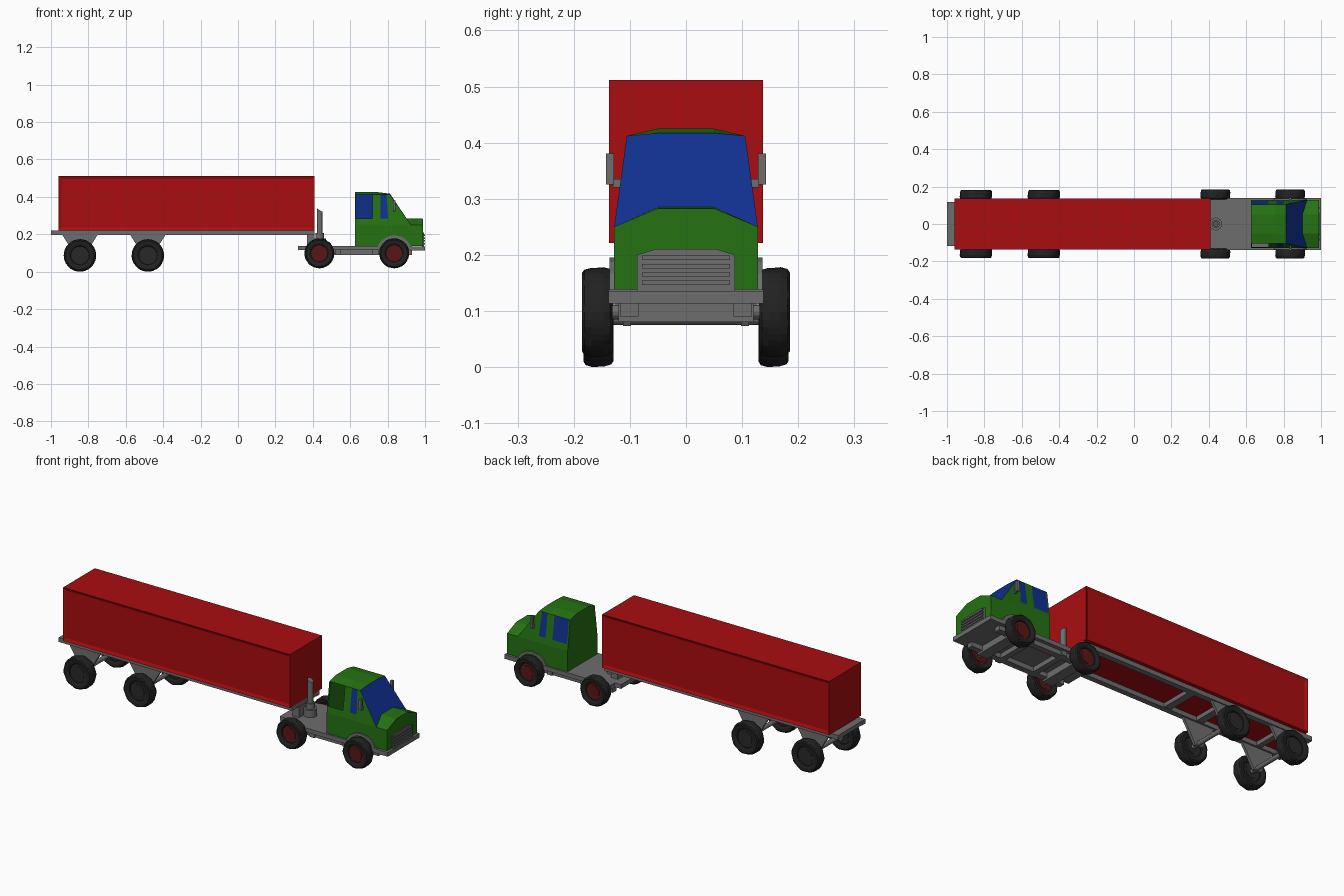
import bpy, bmesh, math

if "Cube" in bpy.data.objects:
    bpy.data.objects.remove(bpy.data.objects["Cube"])


def material(name, r, g, b):
    m = bpy.data.materials.new(name)
    m.diffuse_color = (r, g, b, 1)
    m.use_nodes = True
    m.node_tree.nodes["Principled BSDF"].inputs["Base Color"].default_value = m.diffuse_color
    return m


RED = material("container red", 0.40, 0.004, 0.005)
GREEN = material("cab green", 0.018, 0.17, 0.006)
BLUE = material("window blue", 0.005, 0.03, 0.28)
GREY = material("chassis grey", 0.155, 0.155, 0.155)
TIRE = material("tire black", 0.016, 0.016, 0.016)
HUB = material("hub dark grey", 0.022, 0.022, 0.022)
RIM = material("rim dark red", 0.10, 0.008, 0.008)


def mesh(name, verts, faces, mats, slots=None, fix=True):
    me = bpy.data.meshes.new(name)
    me.from_pydata(verts, [], faces)
    for m in mats:
        me.materials.append(m)
    for i, s in enumerate(slots or []):
        me.polygons[i].material_index = s
    if fix:
        bm = bmesh.new()
        bm.from_mesh(me)
        bmesh.ops.remove_doubles(bm, verts=bm.verts, dist=1e-5)
        bmesh.ops.recalc_face_normals(bm, faces=bm.faces)
        bm.to_mesh(me)
        bm.free()
    ob = bpy.data.objects.new(name, me)
    bpy.context.collection.objects.link(ob)
    return ob


def box(name, x, y, z, mat):
    v = [(a, b, c) for a in x for b in y for c in z]
    f = [(0, 1, 3, 2), (4, 6, 7, 5), (0, 4, 5, 1), (2, 3, 7, 6), (0, 2, 6, 4), (1, 5, 7, 3)]
    return mesh(name, v, f, [mat])


def prism(name, pts, y0, y1, mat):
    """Extrude an (x, z) outline along y."""
    n = len(pts)
    v = [(x, y0, z) for x, z in pts] + [(x, y1, z) for x, z in pts]
    f = [tuple(range(n)), tuple(range(n, 2 * n))]
    f += [(i, (i + 1) % n, (i + 1) % n + n, i + n) for i in range(n)]
    return mesh(name, v, f, [mat])


def cylinder(name, r, depth, loc, mat, axis="z", n=24):
    rot = (math.pi / 2, 0, 0) if axis == "y" else (0, 0, 0)
    bpy.ops.mesh.primitive_cylinder_add(vertices=n, radius=r, depth=depth, location=loc, rotation=rot)
    ob = bpy.context.object
    ob.name = name
    ob.data.materials.append(mat)
    return ob


def wheel(name, x, y, z, R, hub_mat, n=36):
    """Lathed tire with alternating tread lugs, plus a hub disc."""
    h = 0.027
    prof = [(.58, -.75), (.72, -.95), (.88, -1), (.96, -.85), (1, -.4), (1, .4),
            (.96, .85), (.88, 1), (.72, .95), (.58, .75), (.54, .4), (.54, -.4)]
    k = len(prof)
    v, f = [], []
    for j in range(n):
        a = 2 * math.pi * j / n
        for r, w in prof:
            lug = r > .9 and ((j // 2) % 2 == (w > 0))
            rr = R * (r - (.025 if lug else 0))
            v.append((x + rr * math.cos(a), y + w * h, z + rr * math.sin(a)))
        q = (j + 1) % n
        f += [(j * k + i, q * k + i, q * k + (i + 1) % k, j * k + (i + 1) % k) for i in range(k)]
    mesh(name + "_tire", v, f, [TIRE])
    cylinder(name + "_hub", R * .57, h * 1.1, (x, y, z), hub_mat, "y", n)
    cylinder(name + "_hub_cap", R * .42, h * 1.3, (x, y, z), hub_mat, "y", n)


# trailer container with recessed long sides
cont = box("container", (-.96, .41), (-.137, .137), (.221, .512), RED)
bm = bmesh.new()
bm.from_mesh(cont.data)
sides = [p for p in bm.faces if abs(p.normal.y) > .9]
bmesh.ops.inset_individual(bm, faces=sides, thickness=.022, depth=-.007)
bm.to_mesh(cont.data)
bm.free()

# trailer ladder frame
for s in (-1, 1):
    box("trailer_rail", (-1, .41), sorted((s * .088, s * .118)), (.197, .221), GREY)
for i, (a, b) in enumerate([(-1, -.95), (-.86, -.83), (-.5, -.46), (-.3, -.26), (.28, .41)]):
    box("trailer_crossmember", (a, b), (-.09, .09), (.199, .221), GREY)

# trailer bogies
for x in (-.845, -.482):
    for s in (-1, 1):
        prism("axle_bracket", [(x - .095, .198), (x + .095, .198), (x + .065, .150), (x + .022, .073),
                               (x - .022, .073), (x - .065, .150)], s * .098, s * .112, GREY)
        wheel("trailer_wheel", x, s * .156, .087, .087, HUB)
    cylinder("trailer_axle", .012, .28, (x, 0, .087), GREY, "y", 12)

# tractor chassis
box("bed_plate", (.36, .93), (-.138, .138), (.115, .138), GREY)
box("rear_bumper", (.322, .36), (-.10, .10), (.115, .138), GREY)
box("front_bumper", (.92, 1.0), (-.138, .138), (.113, .136), GREY)
for s in (-1, 1):
    box("tractor_rail", (.36, .93), sorted((s * .085, s * .118)), (.09, .115), GREY)
for a, b in ((.52, .55), (.72, .75)):
    box("tractor_crossmember", (a, b), (-.127, .127), (.09, .115), GREY)
for x in (.435, .835):
    cylinder("tractor_axle", .013, .28, (x, 0, .098), GREY, "y", 12)
    box("axle_block", (x - .03, x + .03), (-.12, .12), (.08, .114), GREY)
    for s in (-1, 1):
        wheel("tractor_wheel", x, s * .158, .098, .08, RIM)

# coupling and exhaust stack
box("coupling_plate", (.37, .41), (-.06, .06), (.138, .198), GREY)
cylinder("stack_base", .034, .04, (.437, 0, .157), GREY, n=16)
cylinder("stack_collar", .022, .035, (.437, 0, .19), GREY, n=16)
stack = cylinder("exhaust_stack", .015, .17, (.437, 0, .25), GREY, n=16)
for v in stack.data.vertices:          # slanted outlet
    if v.co.z > 0:
        v.co.z -= v.co.x * .6 + .006

# fenders over the front wheels
outer = [(.835 + .097 * math.cos(math.pi * t / 8), .098 + .097 * math.sin(math.pi * t / 8)) for t in range(1, 8)]
inner = [(.835 + .081 * math.cos(math.pi * t / 8), .098 + .081 * math.sin(math.pi * t / 8)) for t in range(7, 0, -1)]
for s in (-1, 1):
    prism("fender", outer + inner, s * .11, s * .136, GREY)


# cab shell: side panels follow a width that tapers above the belt line
def half(z):
    return .128 - max(0, z - .25) * .139


def slope(z):
    return .925 - (z - .25) * .697


V, F, S = [], [], []


def face(pts, slot):
    F.append(tuple(range(len(V), len(V) + len(pts))))
    V.extend(pts)
    S.append(slot)


T = .412
panels = [([(.625, .138), (.99, .138), (.99, .25), (.625, .25)], 0),
          ([(.625, .25), (slope(.25), .25), (slope(.285), .285), (.625, .285)], 0),
          ([(.625, .285), (.632, .285), (.632, T), (.625, T)], 0),
          ([(.632, .285), (.72, .285), (.72, T), (.632, T)], 1),
          ([(.72, .285), (.762, .285), (.762, T), (.72, T)], 0),
          ([(.762, .285), (.802, .285), (.795, T), (.762, T)], 1),
          ([(.802, .285), (slope(.285), .285), (slope(T), T), (.795, T)], 0)]
for s in (-1, 1):
    for pts, slot in panels:
        if s < 0 and slot and pts[0][0] < .7:
            continue                    # this side's rear window is open
        p = [(x, s * half(z), z) for x, z in pts]
        face(p if s < 0 else p[::-1], slot)


def arch(x, w, z0, z1):
    return [(x, -w, z0), (x, -.05, z1), (x, .05, z1), (x, w, z0)]


# rear wall, roof and windscreen
wt = half(T)
rear = arch(.625, wt, T, .425)
face([(.625, .128, .138), (.625, -.128, .138), (.625, -.128, .25)] + rear + [(.625, .128, .25)], 0)
rows = [rear, arch(.75, wt, T, .425), arch(slope(T), wt, T, .417)]
for a, b in zip(rows, rows[1:]):
    for i in range(3):
        face([a[i], b[i], b[i + 1], a[i + 1]], 0)
face(rows[2] + [(slope(.25), .128, .25), (slope(.25), -.128, .25)], 1)
# hood and nose
back, nose = arch(.895, .128, .25, .285), arch(.99, .128, .25, .283)
for i in range(3):
    face([back[i], nose[i], nose[i + 1], back[i + 1]], 0)
face([(.99, .128, .138), (.99, -.128, .138)][::-1] + nose[::-1], 0)
mesh("cab", V, F, [GREEN, BLUE], S, fix=False)

# grille: chamfered plate with slats
g = [(-.087, .136), (.087, .136), (.087, .20), (.055, .21), (-.055, .21), (-.087, .20)]
gv = [(x, y, z) for x in (.985, .994) for y, z in g]
mesh("grille", gv, [tuple(range(6)), tuple(range(6, 12))] +
     [(i, (i + 1) % 6, (i + 1) % 6 + 6, i + 6) for i in range(6)], [GREY])
for i in range(4):
    z = .146 + i * .015
    box("grille_slat", (.99, .999), (-.078, .078), (z, z + .008), GREY)

# wing mirrors on short arms
for s in (-1, 1):
    box("mirror", (.828, .842), sorted((s * .128, s * .143)), (.325, .381), GREY)
    box("mirror_arm", (.831, .839), sorted((s * .112, s * .13)), (.32, .335), GREY)
